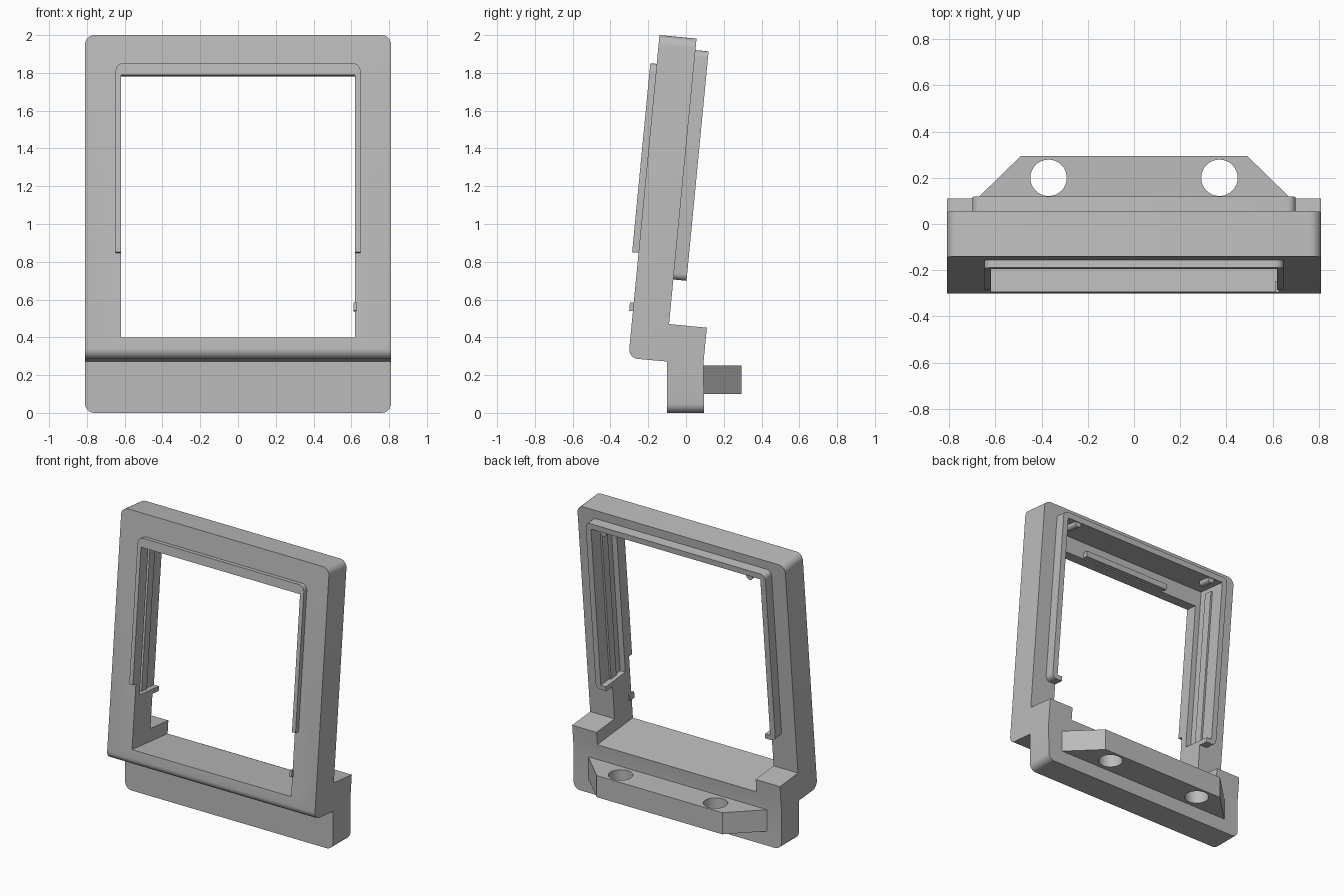
import bpy, bmesh, math
from mathutils import Matrix, Vector

if "Cube" in bpy.data.objects:
    bpy.data.objects.remove(bpy.data.objects["Cube"], do_unlink=True)

grey = bpy.data.materials.new("plain_grey")
grey.use_nodes = True
grey.diffuse_color = (0.5, 0.5, 0.5, 1)
grey.node_tree.nodes["Principled BSDF"].inputs["Base Color"].default_value = (0.5, 0.5, 0.5, 1)

# Tilted space of the frame: x across, y depth from the front face, z up along the frame
TILT = Matrix.Translation((0, -0.305, 0.29)) @ Matrix.Rotation(math.radians(-5.5), 4, 'X')
FLAT = Matrix.Identity(4)


def finish(name, bm, matrix):
    bmesh.ops.transform(bm, matrix=matrix, verts=bm.verts)
    bmesh.ops.recalc_face_normals(bm, faces=bm.faces)
    mesh = bpy.data.meshes.new(name)
    bm.to_mesh(mesh)
    bm.free()
    mesh.materials.append(grey)
    obj = bpy.data.objects.new(name, mesh)
    bpy.context.collection.objects.link(obj)
    return obj


def round_edges(bm, test, radius):
    edges = [e for e in bm.edges if test(*[v.co for v in e.verts])]
    bmesh.ops.bevel(bm, geom=edges, offset=radius, segments=6, profile=0.5, affect='EDGES')


def prism(points, offset):
    bm = bmesh.new()
    face = bm.faces.new([bm.verts.new(p) for p in points])
    ext = bmesh.ops.extrude_face_region(bm, geom=[face])
    bmesh.ops.translate(bm, vec=offset, verts=[v for v in ext["geom"] if isinstance(v, bmesh.types.BMVert)])
    return bm


def box(name, x, y, z, matrix=TILT, radius=0, only_top=False):
    bm = prism([(x[0], y[0], z[0]), (x[1], y[0], z[0]), (x[1], y[0], z[1]), (x[0], y[0], z[1])],
               (0, y[1] - y[0], 0))
    if radius:
        middle = sum(z) / 2
        round_edges(bm, lambda a, b: abs(a.y - b.y) > 1e-4 and (not only_top or a.z > middle), radius)
    return finish(name, bm, matrix)


def cylinder(name, radius, length, matrix):
    bm = bmesh.new()
    bmesh.ops.create_cone(bm, cap_ends=True, segments=32, radius1=radius, radius2=radius, depth=length)
    return finish(name, bm, matrix)


def cut(obj, cutters):
    bpy.context.view_layer.objects.active = obj
    for c in cutters:
        mod = obj.modifiers.new("cut", 'BOOLEAN')
        mod.operation = 'DIFFERENCE'
        mod.solver = 'EXACT'
        mod.object = c
        bpy.ops.object.modifier_apply(modifier=mod.name)


# Frame and lower block share one stepped side profile
HALF, TOP, DEPTH, BACK = 0.81, 1.718, 0.197, 0.398
side = [TILT @ Vector((-HALF, y, z)) for y, z in
        [(0, 0), (0, TOP), (DEPTH, TOP), (DEPTH, 0.2), (BACK, 0.2), (BACK, 0.02)]]
side += [Vector((-HALF, 0.095, 0)), Vector((-HALF, -0.1, 0)), Vector((-HALF, -0.1, 0.272))]
bm = prism(side, (2 * HALF, 0, 0))


def rounded_corner(a, b):
    along_x = abs(a.x - b.x) > 0.1
    if along_x:
        return a.y < -0.29
    return (a.z > 1.95 and b.z > 1.95) or (a.z < 0.01 and b.z < 0.01)


round_edges(bm, rounded_corner, 0.05)
frame = finish("frame_and_base", bm, FLAT)

# Raised lip on the front and raised rim on the back
front_lip = box("front_lip", (-0.648, 0.648), (-0.034, 0.001), (0.56, 1.565), radius=0.04, only_top=True)
back_rim = box("back_rim", (-0.70, 0.70), (0.196, 0.267), (0.437, 1.657), radius=0.035)

# Through window and wider pocket open to the back
window = box("window_cutter", (-0.62, 0.62), (-0.2, 0.7), (0.11, 1.502))
pocket = box("pocket_cutter", (-0.66, 0.66), (0.05, 0.6), (0.47, 1.617))
cut(frame, [window, pocket])
cut(front_lip, [window])
cut(back_rim, [window, pocket])

# Trapezoid mounting bracket with two upright holes
bm = prism([(-0.70, 0.09, 0.10), (0.70, 0.09, 0.10), (0.49, 0.295, 0.10), (-0.49, 0.295, 0.10)],
           (0, 0, 0.152))
bracket = finish("mounting_bracket", bm, FLAT)
holes = [cylinder("hole_cutter", 0.079, 0.6, Matrix.Translation((s * 0.37, 0.2, 0.2))) for s in (-1, 1)]
cut(bracket, holes)

for c in [window, pocket] + holes:
    bpy.data.objects.remove(c, do_unlink=True)

# Small ribs, clips and nubs inside the pocket
parts = [frame, front_lip, back_rim, bracket]
for label, s in (("right", -1), ("left", 1)):
    parts.append(box(label + "_rib", sorted((s * 0.647, s * 0.662)), (0.11, 0.17), (0.46, 1.58)))
    parts.append(cylinder(label + "_clip", 0.025, 0.09,
                          TILT @ Matrix.Translation((s * 0.57, 0.215, 1.61)) @ Matrix.Rotation(math.pi / 2, 4, 'X')))
parts.append(box("top_catch", (-0.34, 0.34), (0.045, 0.085), (1.51, 1.55)))
parts.append(box("left_nub", (0.612, 0.628), (-0.02, 0.03), (0.25, 0.295)))

bpy.ops.object.select_all(action='DESELECT')
for p in parts:
    p.select_set(True)
bpy.context.view_layer.objects.active = frame
bpy.ops.object.shade_smooth_by_angle(angle=math.radians(30))
